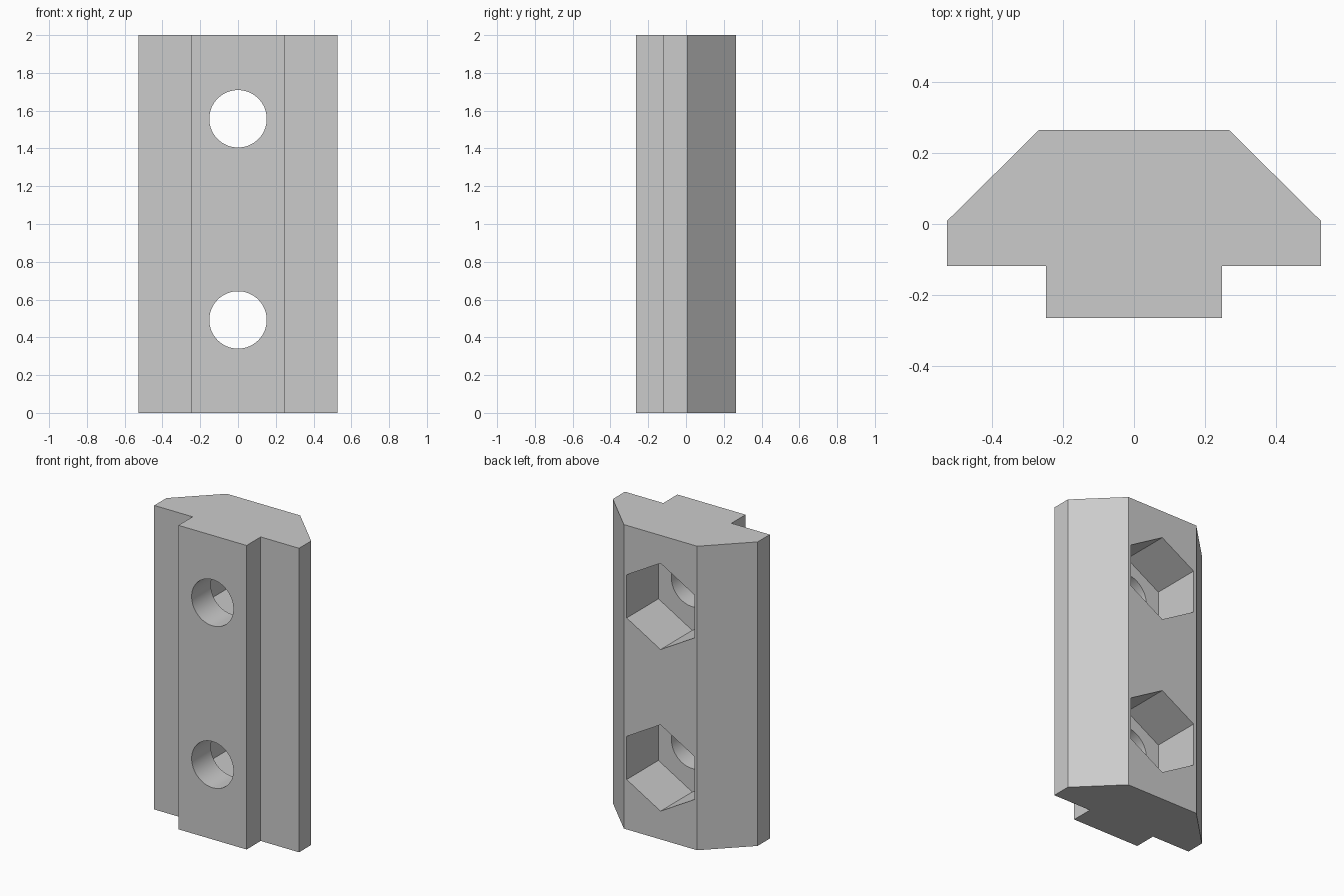
import bpy
import bmesh
import math
from mathutils import Matrix

cube = bpy.data.objects.get("Cube")
if cube:
    bpy.data.objects.remove(cube, do_unlink=True)

# Plain grey metal
grey = bpy.data.materials.new("grey metal")
grey.use_nodes = True
colour = (0.6, 0.6, 0.6, 1)
grey.diffuse_color = colour
grey.node_tree.nodes["Principled BSDF"].inputs["Base Color"].default_value = colour

HEIGHT = 2.0
BACK = 0.265


def add_object(name, bm):
    mesh = bpy.data.meshes.new(name)
    bmesh.ops.recalc_face_normals(bm, faces=bm.faces)
    bm.to_mesh(mesh)
    bm.free()
    mesh.materials.append(grey)
    obj = bpy.data.objects.new(name, mesh)
    bpy.context.collection.objects.link(obj)
    return obj


def prism_cutter(name, sides, radius, y0, y1, z):
    """Prism along y with a corner pointing up."""
    bm = bmesh.new()
    bmesh.ops.create_cone(bm, cap_ends=True, segments=sides, radius1=radius,
                          radius2=radius, depth=y1 - y0)
    matrix = Matrix.Translation((0, (y0 + y1) / 2, z)) @ Matrix.Rotation(math.pi / 2, 4, "X")
    bmesh.ops.transform(bm, matrix=matrix, verts=bm.verts)
    return add_object(name, bm)


# Slot nut body: half profile mirrored in x and extruded upwards
half = [(0.248, -BACK), (0.248, -0.118), (0.527, -0.118), (0.527, 0.008), (0.267, BACK)]
profile = half + [(-x, y) for x, y in reversed(half)]
bm = bmesh.new()
base = bm.faces.new([bm.verts.new((x, y, 0)) for x, y in profile])
top = bmesh.ops.extrude_face_region(bm, geom=[base])["geom"]
bmesh.ops.translate(bm, vec=(0, 0, HEIGHT),
                    verts=[v for v in top if isinstance(v, bmesh.types.BMVert)])
body = add_object("slot_nut_body", bm)

# Round bolt holes and hexagonal nut pockets opening at the back
cutters = []
for label, hole_z, pocket_z in (("lower", 0.492, 0.47), ("upper", 1.557, 1.533)):
    cutters.append(prism_cutter(label + "_bolt_hole", 64, 0.152, -0.4, 0.1, hole_z))
    cutters.append(prism_cutter(label + "_nut_pocket", 6, 0.284, -0.065, 0.4, pocket_z))

bpy.context.view_layer.objects.active = body
body.select_set(True)
for cutter in cutters:
    cutter.hide_render = True
    cut = body.modifiers.new(cutter.name, "BOOLEAN")
    cut.operation = "DIFFERENCE"
    cut.solver = "EXACT"
    cut.object = cutter
    bpy.ops.object.modifier_apply(modifier=cut.name)
for cutter in cutters:
    bpy.data.objects.remove(cutter, do_unlink=True)

bpy.ops.object.shade_smooth_by_angle(angle=math.radians(30))
